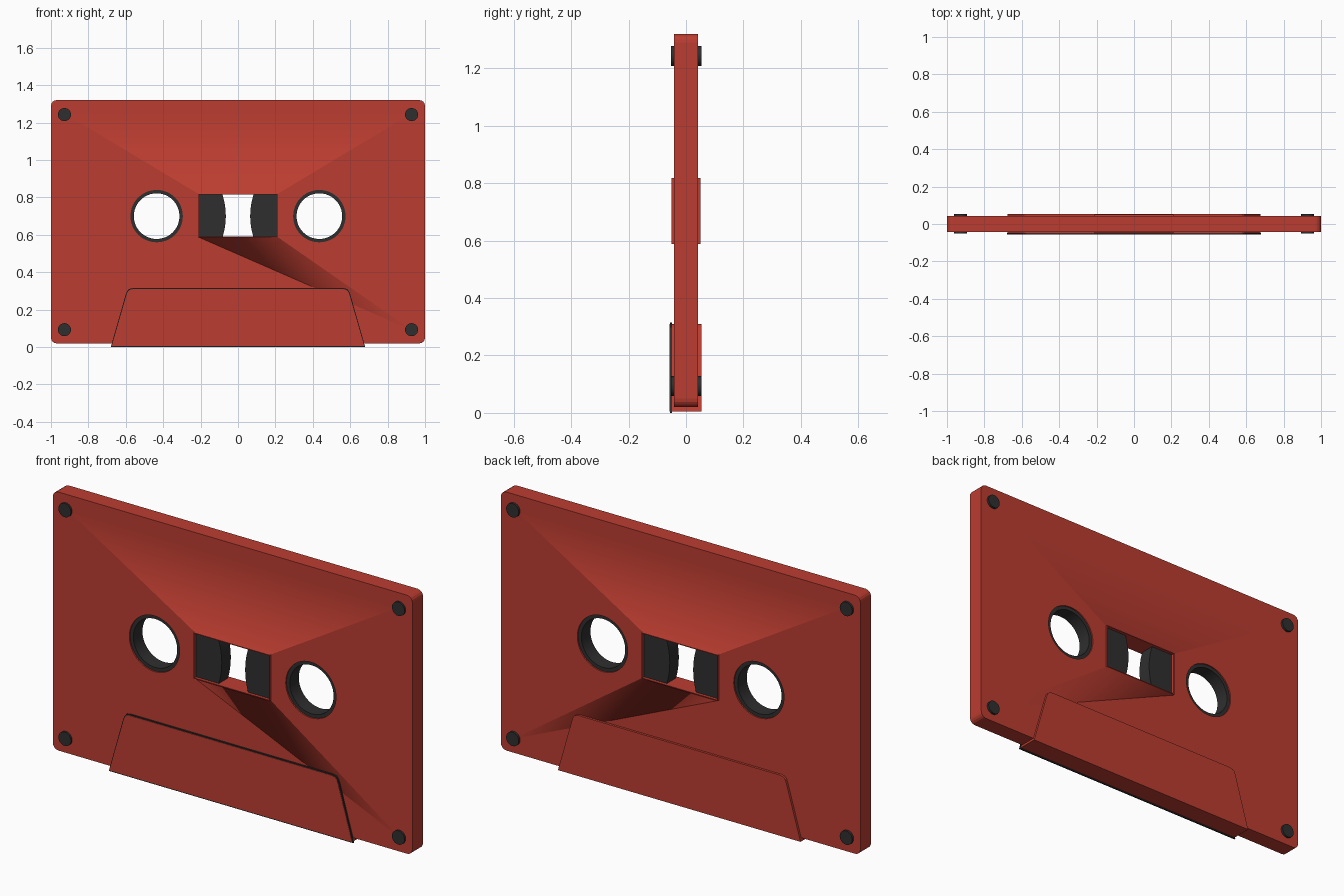
import bpy, bmesh, math

if "Cube" in bpy.data.objects:
    bpy.data.objects.remove(bpy.data.objects["Cube"])


def material(name, rgb):
    m = bpy.data.materials.new(name)
    m.use_nodes = True
    m.diffuse_color = (*rgb, 1)
    bsdf = next(n for n in m.node_tree.nodes if n.type == 'BSDF_PRINCIPLED')
    bsdf.inputs["Base Color"].default_value = (*rgb, 1)
    bsdf.inputs["Roughness"].default_value = 0.6
    return m


RED = material("red plastic", (0.5, 0.046, 0.03))
DARK = material("dark plastic", (0.028, 0.028, 0.028))


def finish(name, bm, mat, fix_normals=True):
    if fix_normals:
        bmesh.ops.recalc_face_normals(bm, faces=bm.faces[:])
    me = bpy.data.meshes.new(name)
    bm.to_mesh(me)
    bm.free()
    me.materials.append(mat)
    ob = bpy.data.objects.new(name, me)
    bpy.context.collection.objects.link(ob)
    return ob


def prism(name, outline, y0, y1, mat):
    """Extrude an (x, z) outline from y0 to y1."""
    bm = bmesh.new()
    rings = [[bm.verts.new((x, y, z)) for x, z in outline] for y in (y0, y1)]
    for r in rings:
        bm.faces.new(r)
    n = len(outline)
    for i in range(n):
        j = (i + 1) % n
        bm.faces.new((rings[0][i], rings[0][j], rings[1][j], rings[1][i]))
    return finish(name, bm, mat)


def circle(cx, cz, r, n):
    return [(cx + r * math.cos(math.tau * i / n), cz + r * math.sin(math.tau * i / n))
            for i in range(n)]


def tube(name, cx, cz, r_in, r_out, half, mat, n=64):
    """Flat ring with a hole, its axis along y."""
    bm = bmesh.new()
    rings = [[bm.verts.new((x, y, z)) for x, z in circle(cx, cz, r, n)]
             for r, y in ((r_out, -half), (r_out, half), (r_in, half), (r_in, -half))]
    for a, b in zip(rings, rings[1:] + rings[:1]):
        for i in range(n):
            j = (i + 1) % n
            bm.faces.new((a[i], a[j], b[j], b[i]))
    return finish(name, bm, mat)


def smooth(ob):
    bpy.ops.object.select_all(action='DESELECT')
    ob.select_set(True)
    bpy.context.view_layer.objects.active = ob
    bpy.ops.object.shade_smooth_by_angle(angle=math.radians(35))


HALF = 0.0425          # half thickness of the shell
LIP = 0.051            # height of the window lip
HUB_X, HUB_Z = 0.435, 0.70


def rect(x, z0, z1):
    """Corners: bottom left, bottom right, top right, top left."""
    return [(-x, z0), (x, z0), (x, z1), (-x, z1)]


# Rounded outline of the shell, one arc per corner
arcs = []
for k, (cx, cz) in enumerate(rect(0.97, 0.05, 1.29)):
    arcs.append([(cx + 0.03 * math.cos(a), cz + 0.03 * math.sin(a))
                 for a in (math.pi + math.pi / 2 * (k + i / 4) for i in range(5))])

# Shell: both sides as panels running from the screws to the raised window lip
bm = bmesh.new()
sides = []
for s in (-1, 1):
    def ring(points, y):
        return [bm.verts.new((x, s * y, z)) for x, z in points]

    outer = [ring(a, HALF) for a in arcs]
    screw = ring(rect(0.93, 0.09, 1.25), HALF)
    base = ring(rect(0.212, 0.588, 0.819), HALF)
    lip = ring(rect(0.212, 0.588, 0.819), LIP)
    inner = ring(rect(0.208, 0.592, 0.815), LIP)

    def face(verts, soft=False):
        f = bm.faces.new(verts if s < 0 else verts[::-1])
        f.smooth = soft

    for k in range(4):
        n = (k + 1) % 4
        soft = k in (0, 2)
        face(outer[k] + [screw[k]])
        face([outer[k][-1], outer[n][0], screw[n], screw[k]])
        face([base[k], base[n], lip[n], lip[k]], soft)
        face([lip[k], lip[n], inner[n], inner[k]])
        if k == 0:
            face([screw[0], screw[1], base[0]])
            face([screw[1], base[1], base[0]], True)
        else:
            face([screw[k], screw[n], base[n], base[k]], soft)
    sides.append((sum(outer, []), inner))

# Shell edge and the walls of the window opening
(front_edge, front_win), (back_edge, back_win) = sides
for a, b in ((front_edge, back_edge), (back_win, front_win)):
    for i in range(len(a)):
        j = (i + 1) % len(a)
        bm.faces.new((a[j], a[i], b[i], b[j]))
shell = finish("shell", bm, RED)

# Hub holes through the shell
for sx in (-1, 1):
    cutter = prism("hole_cutter", circle(sx * HUB_X, HUB_Z, 0.14, 48), -0.2, 0.2, RED)
    cutter.hide_render = True
    mod = shell.modifiers.new("hole", 'BOOLEAN')
    mod.operation = 'DIFFERENCE'
    mod.solver = 'EXACT'
    mod.object = cutter
    bpy.ops.object.select_all(action='DESELECT')
    bpy.context.view_layer.objects.active = shell
    shell.select_set(True)
    bpy.ops.object.modifier_apply(modifier=mod.name)
    bpy.data.objects.remove(cutter)

# Tape reels, seen in the window and lining the hub holes
for sx, side in ((-1, "right"), (1, "left")):
    smooth(tube(side + "_reel", sx * HUB_X, HUB_Z, 0.122, 0.37, 0.036, DARK))

# Screws in the four corners, showing on both sides
for sx, side in ((-1, "right"), (1, "left")):
    for z, level in ((0.093, "lower"), (1.243, "upper")):
        smooth(prism(f"{level}_{side}_screw", circle(sx * 0.928, z, 0.035, 24),
                     -0.052, 0.054, DARK))


# Thick lower section with sloping ends and rounded upper corners
def trapezoid(grow):
    half = [(0.675 + grow, 0.005 - grow), (0.597 + grow, 0.275), (0.589 + grow, 0.297),
            (0.578 + grow, 0.306 + grow), (0.56, 0.31 + grow)]
    return half + [(-x, z) for x, z in reversed(half)]


prism("lower_section", trapezoid(0), -0.057, 0.054, RED)
prism("lower_section_trim", trapezoid(0.005), -0.055, -0.048, DARK)
